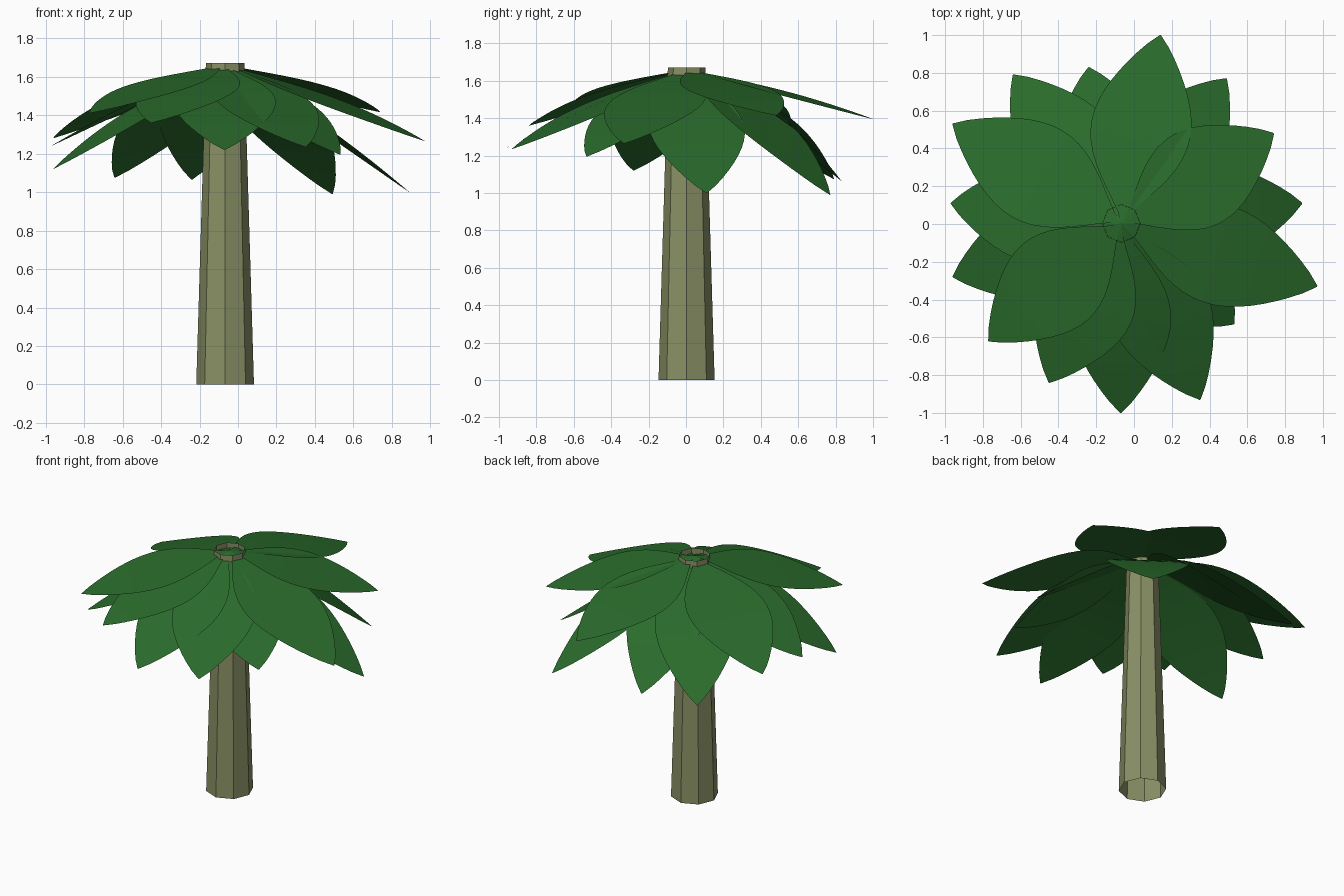
import bpy
import bmesh
from math import sin, pi
from mathutils import Vector

cube = bpy.data.objects.get("Cube")
if cube:
    bpy.data.objects.remove(cube, do_unlink=True)


def make_material(name, rgb):
    mat = bpy.data.materials.new(name)
    mat.use_nodes = True
    colour = (*rgb, 1.0)
    mat.diffuse_color = colour
    mat.node_tree.nodes["Principled BSDF"].inputs["Base Color"].default_value = colour
    return mat


leaf_green = make_material("leaf green", (0.023, 0.148, 0.025))
bark = make_material("olive bark", (0.25, 0.28, 0.13))

CROWN = Vector((-0.067, 0.003, 1.661))
STEPS, ACROSS = 18, 4


def half_width(t, width):
    """Leaf outline: slender base, full middle, blunt pointed tip."""
    return width * sin(pi * t) ** (1.25 - 0.4 * t) if 0 < t < 1 else 0.003


def make_leaf(name, tip, arch, width):
    """Gently arched leaf blade from the crown to its tip."""
    run = Vector(tip) - CROWN
    side = Vector((-run.y, run.x, 0)).normalized()
    bm = bmesh.new()
    rows = []
    for i in range(STEPS + 1):
        t = i / STEPS
        centre = CROWN + run * t
        centre.z += arch * sin(pi * t)
        w = half_width(t, width)
        rows.append([bm.verts.new(centre + side * w * (2 * j / ACROSS - 1))
                     for j in range(ACROSS + 1)])
    for a, b in zip(rows, rows[1:]):
        for j in range(ACROSS):
            bm.faces.new((a[j], b[j], b[j + 1], a[j + 1])).smooth = True
    mesh = bpy.data.meshes.new(name)
    bm.to_mesh(mesh)
    bm.free()
    mesh.materials.append(leaf_green)
    obj = bpy.data.objects.new(name, mesh)
    bpy.context.collection.objects.link(obj)


# Trunk: open, tapered, eight-sided tube
bpy.ops.mesh.primitive_cone_add(vertices=8, radius1=0.15, radius2=0.10, depth=1.67,
                                end_fill_type='NOTHING',
                                location=(CROWN.x, CROWN.y, 0.835))
trunk = bpy.context.object
trunk.name = "trunk"
trunk.data.materials.append(bark)

# Upper leaves: tip, arch
upper = [
    ((0.14, 1.0, 1.395), 0.01), ((0.74, 0.48, 1.415), 0.01),
    ((0.97, -0.33, 1.265), 0.015), ((0.35, -0.93, 1.235), 0.015),
    ((-0.07, -1.0, 1.22), 0.025), ((-0.45, -0.84, 1.36), 0.012),
    ((-0.77, -0.62, 1.41), 0.012), ((-0.96, 0.53, 1.28), 0.02),
]
# Lower drooping leaves: tip, arch
lower = [
    ((-0.96, -0.28, 1.12), 0.02), ((-0.97, 0.11, 1.24), 0.015),
    ((-0.64, 0.79, 1.075), 0.04), ((-0.24, 0.83, 1.065), 0.07),
    ((0.49, 0.77, 0.99), 0.06), ((0.89, 0.11, 1.00), 0.02),
    ((0.53, -0.53, 1.195), 0.015),
]
for label, group, width in (("upper_leaf", upper, 0.265), ("lower_leaf", lower, 0.258)):
    for n, (tip, arch) in enumerate(group, 1):
        make_leaf(f"{label}_{n}", tip, arch, width)
